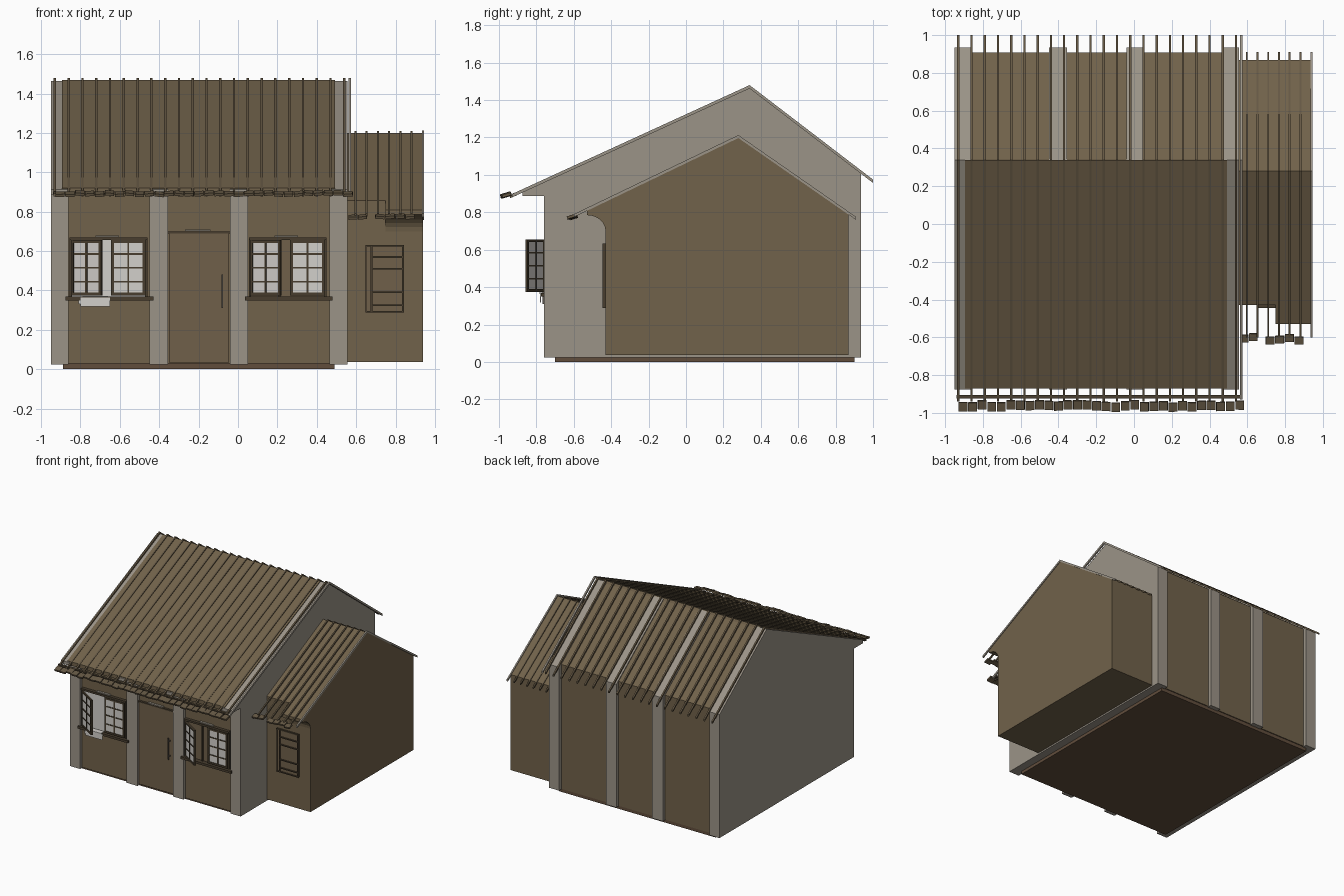
import bpy, bmesh, math, random
from mathutils import Matrix, Vector

if "Cube" in bpy.data.objects:
    bpy.data.objects.remove(bpy.data.objects["Cube"])

random.seed(4)


def material(name, rgb):
    m = bpy.data.materials.new(name)
    m.diffuse_color = (*rgb, 1)
    m.use_nodes = True
    m.node_tree.nodes["Principled BSDF"].inputs["Base Color"].default_value = m.diffuse_color
    return m


BROWN = material("brown plaster", (0.165, 0.122, 0.069))
STONE = material("grey stone", (0.33, 0.295, 0.245))
TILE = material("tile brown", (0.13, 0.098, 0.058))
DARK = material("dark wood", (0.065, 0.048, 0.028))
DOOR = material("door wood", (0.16, 0.115, 0.067))
PANE = material("pale glass", (0.65, 0.63, 0.60))
BASE = material("red brown base", (0.12, 0.075, 0.045))
METAL = material("dark metal", (0.11, 0.095, 0.08))


def finish(name, bm, mat):
    bmesh.ops.recalc_face_normals(bm, faces=bm.faces)
    me = bpy.data.meshes.new(name)
    bm.to_mesh(me)
    bm.free()
    ob = bpy.data.objects.new(name, me)
    me.materials.append(mat)
    bpy.context.collection.objects.link(ob)
    return ob


def prism(name, x_ranges, profile, mat):
    """Extrude a (y, z) outline along x, once for each x range."""
    bm = bmesh.new()
    for x0, x1 in x_ranges:
        a = [bm.verts.new((x0, y, z)) for y, z in profile]
        b = [bm.verts.new((x1, y, z)) for y, z in profile]
        bm.faces.new(a)
        bm.faces.new(b[::-1])
        n = len(a)
        for i in range(n):
            bm.faces.new((a[i], b[i], b[(i + 1) % n], a[(i + 1) % n]))
    return finish(name, bm, mat)


def boxes(name, spans, mat, matrix=Matrix()):
    """Boxes given as (x0, x1, y0, y1, z0, z1)."""
    bm = bmesh.new()
    for x0, x1, y0, y1, z0, z1 in spans:
        m = (Matrix.Translation(((x0 + x1) / 2, (y0 + y1) / 2, (z0 + z1) / 2))
             @ Matrix.Diagonal((x1 - x0, y1 - y0, z1 - z0, 1)))
        bmesh.ops.create_cube(bm, size=1, matrix=matrix @ m)
    return finish(name, bm, mat)


def fin(start, end, t):
    """Outline of a thin sloping strip between two (y, z) points."""
    (y0, z0), (y1, z1) = start, end
    return [(y0, z0), (y1, z1), (y1, z1 - t), (y0, z0 - t)]


def eave_tiles(name, x0, x1, y, z, step, depth, slope):
    bm = bmesh.new()
    x = x0
    while x < x1 - step / 2:
        c = Vector((x + step / 2, y + random.uniform(-.007, .007), z + random.uniform(-.004, .004)))
        m = (Matrix.Translation(c) @ Matrix.Rotation(slope, 4, 'X')
             @ Matrix.Rotation(random.uniform(-.12, .12), 4, 'Y')
             @ Matrix.Diagonal((step * .92, depth, .014, 1)))
        bmesh.ops.create_cube(bm, size=1, matrix=m)
        x += step
    return finish(name, bm, TILE)


# Base slab
boxes("base_slab", [(-.89, .49, -.70, .90, 0, .04)], BASE)

# Main house: brown body with overhanging front roof
prism("main_body", [(-.895, .492)],
      [(-.735, .028), (-.735, .89), (-.87, .89), (-.87, .921), (.335, 1.468),
       (.345, 1.45), (.907, 1.02), (.907, .028)], BROWN)

# Grey frames: end gables and the two middle pillars
prism("gable_frames_and_pillars", [(-.95, -.86), (-.45, -.355), (-.04, .05), (.465, .555)],
      [(-.76, .024), (-.76, .888), (-.875, .888), (-.875, .913), (.34, 1.463),
       (.935, 1.008), (.935, .024)], STONE)

# Main roof strips on both slopes
xs = [-.93 + .07 * i for i in range(22)]
prism("front_roof_strips", [(x - .006, x + .006) for x in xs],
      fin((.34, 1.478), (-.94, .892), .016), TILE)
prism("back_roof_strips", [(x - .006, x + .006) for x in xs],
      fin((.34, 1.478), (1.0, .973), .016), TILE)
prism("front_roof_end_strip", [(.562, .574)], fin((.34, 1.48), (-.93, .898), .018), STONE)
prism("back_roof_end_strip", [(.562, .574)], fin((.34, 1.48), (1.0, .975), .018), STONE)
boxes("eave_batten", [(-.94, .56, -.925, -.905, .888, .902)], DARK)
eave_tiles("main_eave_tiles", -.93, .585, -.963, .892, .0505, .048, .3)

# Side annex: plain part beside the house, corbelled part at the outer edge
prism("annex_inner_body", [(.54, .75)],
      [(-.43, .036), (-.43, .857), (.28, 1.2), (.868, .798), (.868, .036)], BROWN)
corbel = [(-.53 + .1 * math.sin(a), .70 + .085 * math.cos(a))
          for a in [math.pi / 2 * i / 6 for i in range(7)]]
prism("annex_outer_body", [(.75, .94)],
      [(-.43, .036)] + corbel[::-1] + [(-.53, .809), (.28, 1.2), (.868, .798), (.868, .036)], BROWN)

# Annex roof strips and eave tiles
xa = [.597 + .0568 * i for i in range(6)]
for part, end in (("front", (-.60, .79)), ("back", (.91, .775))):
    prism("annex_%s_strips" % part, [(x - .005, x + .005) for x in xa],
          fin((.28, 1.21), end, .014), TILE)
    prism("annex_%s_end_strip" % part, [(.934, .945)], fin((.28, 1.213), end, .016), STONE)
eave_tiles("annex_eave_tiles_left", .56, .655, -.605, .775, .048, .04, .3)
eave_tiles("annex_eave_tiles_right", .695, .90, -.61, .778, .051, .04, .3)

# Door with handle and top trim
boxes("door", [(-.35, -.045, -.745, -.73, .035, .69)], DOOR)
boxes("door_top_trim", [(-.355, -.04, -.752, -.73, .69, .70)], DARK)
boxes("door_hood", [(-.27, -.14, -.752, -.735, .702, .709)], STONE)
boxes("door_handle", [(-.085, -.075, -.768, -.76, .31, .48), (-.085, -.075, -.765, -.74, .33, .34),
                      (-.085, -.075, -.765, -.74, .45, .46)], METAL)


def casement(name, hinge_x, width, angle):
    """Barred window leaf; it reaches from its hinge along +x, turned outward by angle."""
    m = Matrix.Translation((hinge_x, -.757, .375)) @ Matrix.Rotation(-angle, 4, 'Z')
    h, b = .28, .014
    bars = [(0, b, -.007, .007, 0, h), (width - b, width, -.007, .007, 0, h),
            (0, width, -.007, .007, 0, b), (0, width, -.007, .007, h - b, h),
            (width / 2 - .005, width / 2 + .005, -.006, .006, 0, h)]
    for i in (1, 2, 3):
        z = h * i / 4
        bars.append((0, width, -.006, .006, z - .004, z + .004))
    boxes(name + "_frame", bars, DARK, m)
    boxes(name + "_glass", [(.005, width - .005, -.002, .002, .005, h - .005)], PANE, m)


# Two front windows, each with its left leaf standing open
for side, x0 in (("left", -.855), ("right", .055)):
    x1 = x0 + .395
    boxes(side + "_window_surround",
          [(x0, x0 + .012, -.752, -.73, .365, .665), (x1 - .012, x1, -.752, -.73, .365, .665),
           (x0, x1, -.76, -.73, .655, .67)], DARK)
    boxes(side + "_window_sill", [(x0 - .02, x1 + .03, -.775, -.73, .35, .368)], DARK)
    boxes(side + "_window_top_trim", [(x0 + .13, x0 + .25, -.752, -.73, .671, .678)], STONE)
    casement(side + "_open_leaf", x0 + .01, .18, math.radians(32))
    casement(side + "_shut_leaf", x1 - .185, .175, 0)
    boxes(side + "_window_opening", [(x0 + .01, x1 - .01, -.742, -.734, .37, .655)],
          PANE if side == "left" else DOOR)
boxes("window_post", [(.205, .215, -.752, -.735, .37, .655)], DARK)

# Pale cloth over the left sill
boxes("sill_cloth", [(-.80, -.65, -.781, -.776, .318, .365), (-.79, -.66, -.785, -.745, .366, .371),
                     (-.81, -.77, -.780, -.776, .33, .35)], PANE)

# Annex shutter with slats
boxes("annex_shutter_panel", [(.65, .84, -.436, -.425, .29, .63)], DOOR)
boxes("annex_shutter_frame",
      [(.648, .654, -.442, -.425, .288, .632), (.672, .682, -.446, -.425, .29, .63),
       (.834, .842, -.446, -.425, .288, .632), (.648, .842, -.444, -.425, .288, .296),
       (.648, .842, -.444, -.425, .622, .632)]
      + [(.675, .84, -.445, -.425, z - .004, z + .004) for z in (.325, .39, .51, .57)], DARK)
